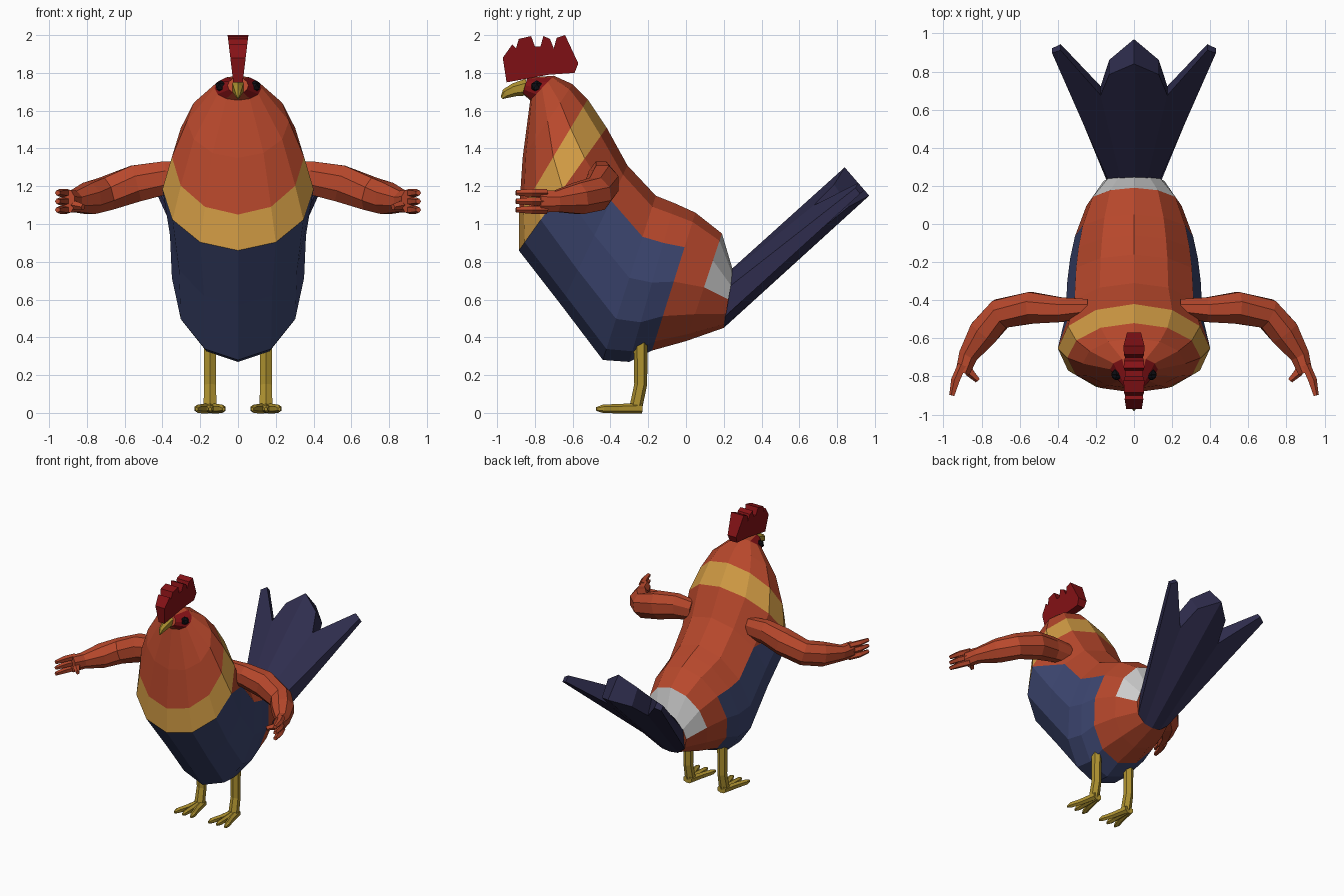
import bpy, bmesh
from math import cos, sin, pi
from mathutils import Vector as V

if "Cube" in bpy.data.objects:
    bpy.data.objects.remove(bpy.data.objects["Cube"])


def mat(name, r, g, b):
    m = bpy.data.materials.new(name)
    m.diffuse_color = (r, g, b, 1)
    m.use_nodes = True
    m.node_tree.nodes["Principled BSDF"].inputs["Base Color"].default_value = m.diffuse_color
    return m


ORANGE = mat("orange", .48, .065, .025)
GOLD = mat("gold", .66, .34, .06)
BLUE = mat("blue", .045, .06, .16)
WHITE = mat("white", .6, .6, .6)
DARK = mat("dark_blue", .028, .026, .075)
RED = mat("red", .24, .006, .008)
YELLOW = mat("yellow", .43, .29, .03)
BLACK = mat("black", .004, .004, .006)


def finish(bm, name, mats, mirror=False):
    bmesh.ops.recalc_face_normals(bm, faces=bm.faces)
    me = bpy.data.meshes.new(name)
    bm.to_mesh(me)
    bm.free()
    for m in mats:
        me.materials.append(m)
    ob = bpy.data.objects.new(name, me)
    bpy.context.collection.objects.link(ob)
    if mirror:
        ob.modifiers.new("mirror", 'MIRROR').use_mirror_merge = False
    return ob


def tube(bm, path, n=6, side=None):
    """Loft along path entries (x, y, z, half width, half height)."""
    pts = [V(p[:3]) for p in path]
    rings = []
    for i, p in enumerate(path):
        d = (pts[min(i + 1, len(pts) - 1)] - pts[max(i - 1, 0)]).normalized()
        s = V(side) if side else d.cross(V((0, 0, 1))).normalized()
        u = s.cross(d).normalized()
        rings.append([bm.verts.new(pts[i] + s * p[3] * cos(2 * pi * (j + .5) / n)
                                   + u * p[4] * sin(2 * pi * (j + .5) / n)) for j in range(n)])
    for a, b in zip(rings, rings[1:]):
        for j in range(n):
            k = (j + 1) % n
            bm.faces.new((a[j], a[k], b[k], b[j]))
    bm.faces.new(rings[0])
    bm.faces.new(rings[-1])


def prism(bm, top, bottom):
    a = [bm.verts.new(p) for p in top]
    b = [bm.verts.new(p) for p in bottom]
    bm.faces.new(a)
    bm.faces.new(b)
    for i in range(len(a)):
        k = (i + 1) % len(a)
        bm.faces.new((a[i], a[k], b[k], b[i]))


# Body: tilted 12-sided rings (top y, top z, bottom y, bottom z, half width)
RINGS = [(-.84, 1.775, -.865, 1.69, .055), (-.70, 1.785, -.825, 1.655, .125),
         (-.60, 1.74, -.865, 1.35, .27), (-.52, 1.66, -.885, 1.05, .35),
         (-.42, 1.51, -.885, .86, .40), (-.31, 1.31, -.66, .57, .36),
         (-.16, 1.15, -.44, .28, .35), (-.06, 1.11, -.30, .27, .335),
         (.05, 1.06, -.18, .33, .31), (.19, .95, 0, .38, .25), (.25, .75, .20, .45, .16)]
bm = bmesh.new()
rings = []
for ty, tz, by, bz, w in RINGS:
    c, h = V((0, (ty + by) / 2, (tz + bz) / 2)), V((0, (ty - by) / 2, (tz - bz) / 2))
    rings.append([bm.verts.new(c + h * cos(pi * j / 6) + V((w * sin(pi * j / 6), 0, 0)))
                  for j in range(12)])
O, G, B, W, R = range(5)


def plumage(i, k):
    if i == 0:
        return R if 1 <= k <= 4 else O
    if i == 3:
        return G
    if 4 <= i <= 7:
        return O if k < 2 else B
    return W if i == 9 and k < 3 else O


for i, (a, b) in enumerate(zip(rings, rings[1:])):
    for j in range(12):
        n, k = (j + 1) % 12, min(j, 11 - j)
        if i == 4 and k == 2:   # diagonal colour edge under the wing
            hi, lo = (j, n) if j < 6 else (n, j)
            bm.faces.new((a[hi], a[lo], b[hi])).material_index = O
            bm.faces.new((a[lo], b[lo], b[hi])).material_index = B
        else:
            bm.faces.new((a[j], a[n], b[n], b[j])).material_index = plumage(i, k)
bm.faces.new(rings[0])
bm.faces.new(rings[-1])
finish(bm, "body", [ORANGE, GOLD, BLUE, WHITE, RED])

# Comb: toothed profile, wider toward the top
prof = [(-.95, 1.75), (-.97, 1.88), (-.92, 1.95), (-.90, 1.93), (-.885, 1.98), (-.82, 1.995),
        (-.80, 1.94), (-.77, 1.94), (-.755, 1.995), (-.72, 1.98), (-.70, 1.93), (-.685, 1.985),
        (-.64, 2.0), (-.57, 1.85), (-.59, 1.80), (-.73, 1.79)]
bm = bmesh.new()
wid = lambda z: .025 + .03 * (z - 1.75) / .25
prism(bm, [(wid(z), y, z) for y, z in prof], [(-wid(z), y, z) for y, z in prof])
finish(bm, "comb", [RED])

# Beak
bm = bmesh.new()
tube(bm, [(0, -.84, 1.725, .035, .045), (0, -.91, 1.71, .028, .035), (0, -.955, 1.69, .018, .026),
          (0, -.975, 1.667, .006, .008)], 6, (1, 0, 0))
finish(bm, "beak", [YELLOW])

# Eyes
bm = bmesh.new()
bmesh.ops.create_icosphere(bm, subdivisions=1, radius=.033)
bmesh.ops.translate(bm, verts=bm.verts, vec=(.09, -.79, 1.728))
finish(bm, "eyes", [BLACK], True)

# Tail: plan outlines (x, distance along, top depth, bottom depth)


def fan(x, t, f):
    top = V((x, .24, .76)).lerp(V((x, .84, 1.30)), t)
    return top.lerp(V((x, .20, .45)).lerp(V((x, .97, 1.15)), t), f)


bm = bmesh.new()
for outline in ([(0, 0, 0, 1), (.07, 0, .05, .97), (.175, .7, .2, .8), (.13, .88, .15, .85), (0, 1, 0, 1)],
                [(.07, 0, .05, .97), (.135, 0, .3, .8), (.43, .97, .6, .8), (.385, 1, .55, .8),
                 (.175, .7, .2, .8)]):
    prism(bm, [fan(x, t, f) for x, t, f, g in outline], [fan(x, t, g) for x, t, f, g in outline])
finish(bm, "tail_feathers", [DARK], True)

# Arms with hands
bm = bmesh.new()
tube(bm, [(.24, -.44, 1.25, .05, .08), (.38, -.45, 1.245, .07, .095), (.54, -.44, 1.215, .09, .105),
          (.70, -.47, 1.16, .085, .095), (.79, -.57, 1.135, .085, .09), (.87, -.69, 1.12, .055, .06),
          (.90, -.78, 1.12, .04, .065)], 8)
for dz in (-.045, 0, .045):
    tube(bm, [(.90, -.74, 1.12 + dz, .025, .022), (.935, -.82, 1.12 + dz, .025, .022),
              (.955, -.90, 1.12 + dz, .015, .015)], 5)
tube(bm, [(.89, -.71, 1.11, .03, .03), (.86, -.78, 1.10, .025, .025), (.82, -.82, 1.09, .015, .018)], 5)
finish(bm, "arms", [ORANGE], True)

# Legs with three toes
bm = bmesh.new()
tube(bm, [(.148, -.24, .40, .036, .038), (.148, -.24, .15, .036, .034), (.148, -.265, .03, .04, .034)],
     6, (1, 0, 0))
for dx in (-.065, 0, .065):
    tube(bm, [(.148 + dx * .15, -.235, .025, .028, .028), (.148 + dx * .6, -.36, .022, .022, .025),
              (.148 + dx, -.44, .022, .02, .022), (.148 + dx * 1.1, -.475, .02, .008, .01)], 6)
finish(bm, "legs", [YELLOW], True)
